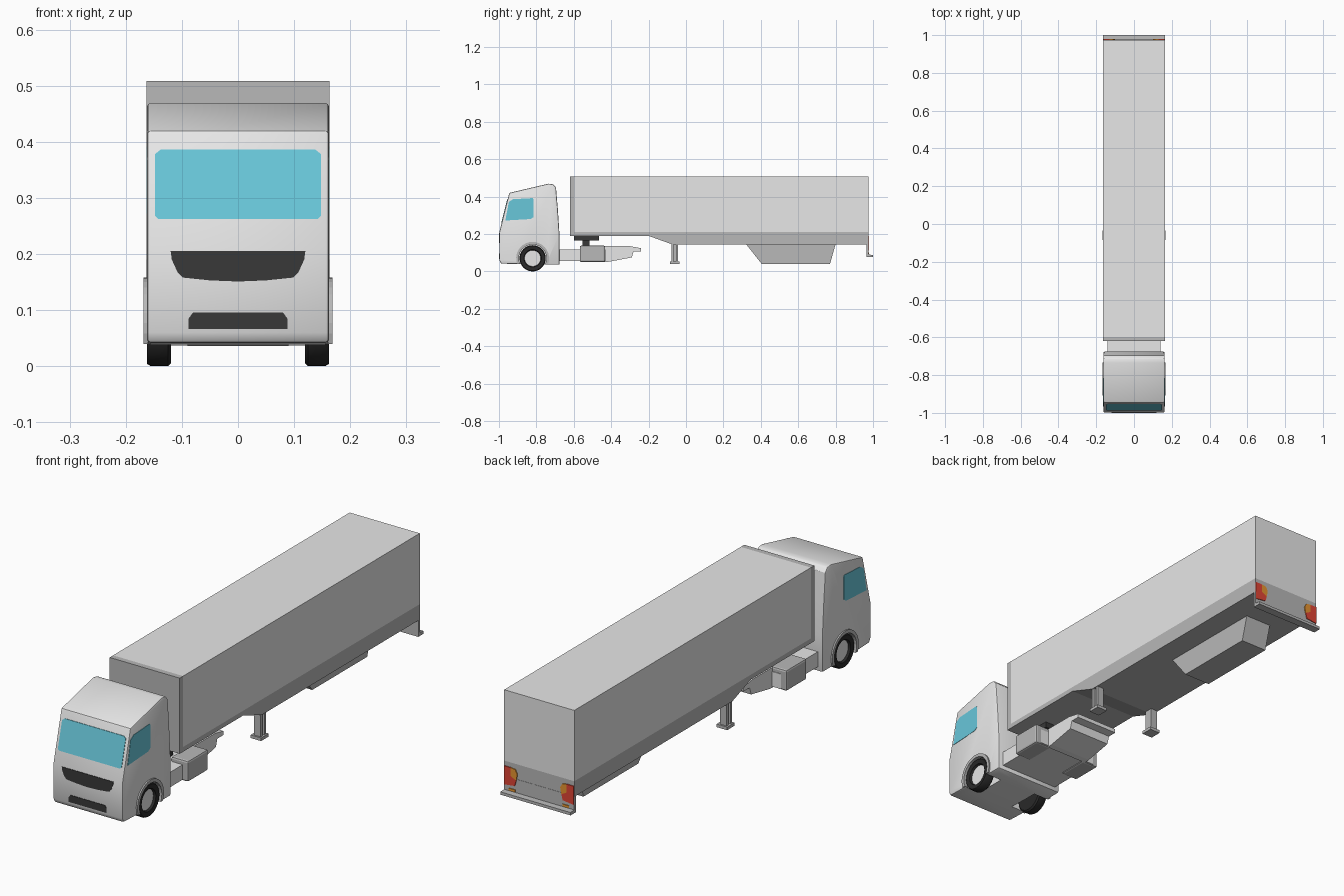
import bpy, bmesh, math

if "Cube" in bpy.data.objects:
    bpy.data.objects.remove(bpy.data.objects["Cube"])

def material(name, rgb):
    m = bpy.data.materials.new(name)
    m.diffuse_color = (*rgb, 1)
    m.use_nodes = True
    m.node_tree.nodes["Principled BSDF"].inputs["Base Color"].default_value = m.diffuse_color
    return m

BODY = material("light_grey_body", (0.8, 0.8, 0.8))
GREY = material("mid_grey_frame", (0.48, 0.48, 0.48))
GLASS = material("teal_glass", (0.14, 0.57, 0.7))
BLACK = material("black_trim", (0.04, 0.04, 0.04))
TYRE = material("tyre_rubber", (0.022, 0.022, 0.022))
RED = material("red_lamp", (0.75, 0.06, 0.035))
ORANGE = material("orange_lamp", (0.8, 0.3, 0.03))


def finish(name, bm, *mats):
    bmesh.ops.recalc_face_normals(bm, faces=bm.faces)
    me = bpy.data.meshes.new(name)
    bm.to_mesh(me)
    bm.free()
    for m in mats:
        me.materials.append(m)
    ob = bpy.data.objects.new(name, me)
    bpy.context.collection.objects.link(ob)
    return ob


def prism_bm(axis, pts, a, b):
    """Extrude a closed profile along x (points are y,z) or y (points are x,z)."""
    bm = bmesh.new()
    put = (lambda p, d: (d, p[0], p[1])) if axis == 'x' else (lambda p, d: (p[0], d, p[1]))
    ra = [bm.verts.new(put(p, a)) for p in pts]
    rb = [bm.verts.new(put(p, b)) for p in pts]
    bm.faces.new(ra)
    bm.faces.new(rb[::-1])
    n = len(pts)
    for i in range(n):
        j = (i + 1) % n
        bm.faces.new((ra[i], rb[i], rb[j], ra[j]))
    return bm


def prism(name, axis, pts, a, b, mat):
    return finish(name, prism_bm(axis, pts, a, b), mat)


def box(name, x0, x1, y0, y1, z0, z1, mat):
    return prism(name, 'x', [(y0, z0), (y1, z0), (y1, z1), (y0, z1)], x0, x1, mat)


def arc(cy, cz, r, a0, a1, n):
    return [(cy + r * math.cos(math.radians(a0 + (a1 - a0) * i / n)),
             cz + r * math.sin(math.radians(a0 + (a1 - a0) * i / n))) for i in range(n + 1)]


def activate(ob):
    bpy.ops.object.select_all(action='DESELECT')
    ob.select_set(True)
    bpy.context.view_layer.objects.active = ob


def bevel(ob, width, segments=2):
    m = ob.modifiers.new("bevel", 'BEVEL')
    m.width, m.segments, m.limit_method = width, segments, 'ANGLE'
    m.angle_limit = math.radians(40)


WY, WZ = -0.82, 0.07      # front wheel centre
SIDES = ((1, "right"), (-1, "left"))

# cab shell with wheel wells cut out
cab = prism("cab", 'x', [(-0.99, 0.042), (-0.998, 0.06), (-0.998, 0.21), (-0.945, 0.42),
                         (-0.735, 0.469), (-0.71, 0.466), (-0.695, 0.448), (-0.685, 0.33),
                         (-0.676, 0.19), (-0.676, 0.036), (-0.8, 0.036)], -0.162, 0.162, BODY)
bevel(cab, 0.006)
cutters = []
for s, side in SIDES:
    c = prism("well_cutter_" + side, 'x', arc(WY, WZ, 0.079, 0, 348.75, 31), s * 0.09, s * 0.2, BODY)
    c.hide_render = True
    m = cab.modifiers.new("well", 'BOOLEAN')
    m.operation, m.object, m.solver = 'DIFFERENCE', c, 'EXACT'
    cutters.append(c)
activate(cab)
for m in list(cab.modifiers):
    bpy.ops.object.modifier_apply(modifier=m.name)
for c in cutters:
    bpy.data.objects.remove(c)
activate(cab)
bpy.ops.object.shade_smooth_by_angle(angle=math.radians(30))

# windshield, sheared to lie on the sloped front
bm = prism_bm('y', [(-0.148, 0.268), (-0.142, 0.262), (0.142, 0.262), (0.148, 0.268),
                    (0.148, 0.378), (0.138, 0.386), (-0.138, 0.386), (-0.148, 0.378)], -1.0, -0.994)
for v in bm.verts:
    v.co.y += (v.co.z - 0.21) * 0.252
finish("windshield", bm, GLASS)

# grilles
prism("upper_grille", 'y', [(-0.12, 0.205), (-0.118, 0.19), (-0.108, 0.168), (-0.098, 0.158), (-0.05, 0.153),
                            (0, 0.151), (0.05, 0.153), (0.098, 0.158), (0.108, 0.168), (0.118, 0.19),
                            (0.12, 0.205)], -1.0, -0.995, BLACK)
prism("lower_grille", 'y', [(-0.08, 0.096), (-0.088, 0.085), (-0.088, 0.066), (0.088, 0.066),
                            (0.088, 0.085), (0.08, 0.096)], -1.0, -0.995, BLACK)

for s, side in SIDES:
    # side window
    prism("side_window_" + side, 'x', [(-0.966, 0.272), (-0.947, 0.372), (-0.925, 0.386), (-0.82, 0.392),
                                       (-0.815, 0.386), (-0.815, 0.29), (-0.83, 0.28)],
          s * 0.158, s * 0.1635, GLASS)
    # wheel arch lip
    prism("wheel_arch_" + side, 'x', arc(WY, WZ, 0.088, -20, 200, 18) + arc(WY, WZ, 0.074, 204, -24, 18),
          s * 0.15, s * 0.168, GREY)
    # front wheel, lathed about its axle
    bm = bmesh.new()
    prof = [(0, 0.15), (0.043, 0.15), (0.047, 0.159), (0.066, 0.162), (0.07, 0.155),
            (0.07, 0.125), (0.064, 0.119), (0, 0.119)]
    vs = [bm.verts.new((s * x, WY + r, WZ)) for r, x in prof]
    es = [bm.edges.new(p) for p in zip(vs, vs[1:])]
    bmesh.ops.spin(bm, geom=vs + es, cent=(0, WY, WZ), axis=(1, 0, 0), angle=2 * math.pi, steps=32)
    bmesh.ops.remove_doubles(bm, verts=bm.verts, dist=1e-5)
    for f in bm.faces:
        c = f.calc_center_median()
        hub = abs(c.x) > 0.145 and math.hypot(c.y - WY, c.z - WZ) < 0.0435
        f.material_index = 1 if hub else 0
    w = finish("front_wheel_" + side, bm, TYRE, BODY)
    activate(w)
    bpy.ops.object.shade_smooth_by_angle(angle=math.radians(30))
    # side tank
    t = box("side_tank_" + side, s * 0.085, s * 0.165, -0.568, -0.432, 0.05, 0.138, GREY)
    bevel(t, 0.008)
    # trailer landing leg: two flanges, web and foot
    for i, y in enumerate((-0.078, -0.054)):
        box(f"leg_flange_{side}_{i}", s * 0.128, s * 0.16, y, y + 0.012, 0.05, 0.15, GREY)
    box("leg_web_" + side, s * 0.128, s * 0.138, -0.07, -0.05, 0.05, 0.15, GREY)
    box("leg_foot_" + side, s * 0.118, s * 0.167, -0.085, -0.035, 0.04, 0.053, GREY)
    # tail lamps and reflector
    prism("tail_lamp_red_" + side, 'y', [(s * x, z) for x, z in
          [(0.162, 0.19), (0.13, 0.19), (0.13, 0.155), (0.105, 0.142), (0.112, 0.118), (0.162, 0.112)]],
          0.97, 0.979, RED)
    prism("tail_lamp_orange_" + side, 'y', [(s * x, z) for x, z in
          [(0.13, 0.19), (0.11, 0.187), (0.1, 0.17), (0.105, 0.142), (0.13, 0.155)]], 0.97, 0.979, ORANGE)
    box("rear_reflector_" + side, s * 0.11, s * 0.14, 0.975, 0.979, 0.092, 0.102, ORANGE)

# tractor chassis
box("chassis_deck", -0.14, 0.14, -0.69, -0.43, 0.055, 0.118, BODY)
prism("chassis_tail", 'x', [(-0.435, 0.05), (-0.41, 0.052), (-0.29, 0.075), (-0.28, 0.107), (-0.24, 0.107),
                            (-0.24, 0.124), (-0.3, 0.135), (-0.435, 0.135)], -0.1, 0.1, BODY)
box("coupling_post", -0.06, 0.06, -0.553, -0.517, 0.115, 0.168, BLACK)
box("coupling_plate", -0.085, 0.085, -0.6, -0.465, 0.165, 0.192, BLACK)

# trailer body: light panels above a grey skirt and front frame
bm = prism_bm('x', [(-0.62, 0.19), (-0.2, 0.19), (-0.075, 0.145), (0.975, 0.145),
                    (0.975, 0.508), (-0.62, 0.508)], -0.163, 0.163)
for co, no in (((0, 0, 0.21), (0, 0, 1)), ((0, -0.597, 0), (0, 1, 0))):
    bmesh.ops.bisect_plane(bm, geom=bm.verts[:] + bm.edges[:] + bm.faces[:], plane_co=co, plane_no=no)
for f in bm.faces:
    c = f.calc_center_median()
    f.material_index = 0 if c.z > 0.21 and c.y > -0.597 else 1
finish("trailer_body", bm, BODY, GREY)

# trailer underside box and rear bumper
prism("underside_box", 'x', [(0.32, 0.147), (0.405, 0.04), (0.77, 0.04), (0.8, 0.147)], -0.062, 0.062, GREY)
prism("rear_bumper", 'x', [(0.965, 0.147), (0.965, 0.076), (1.0, 0.076), (1.0, 0.088), (0.976, 0.09),
                           (0.976, 0.147)], -0.163, 0.163, GREY)
